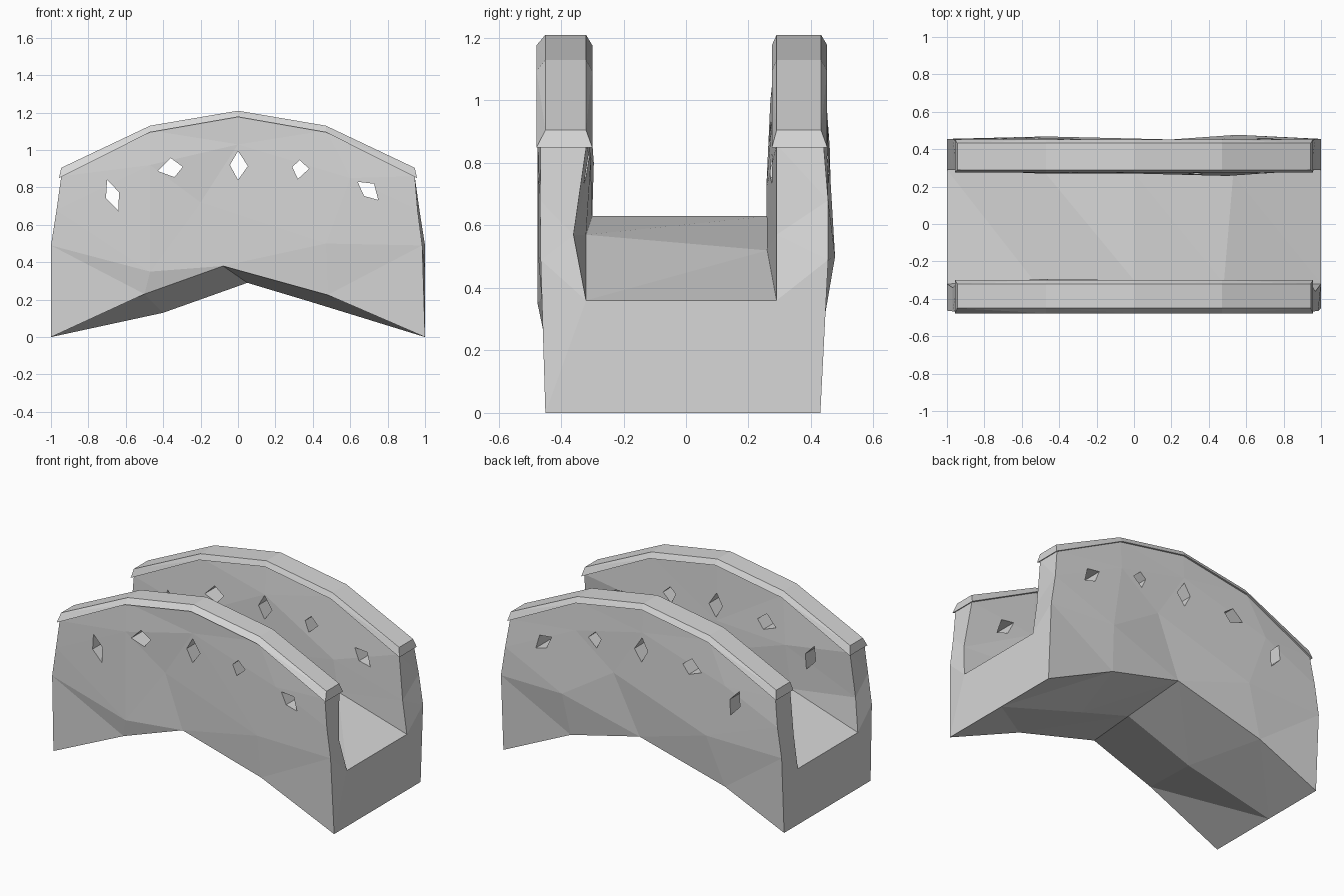
import bpy
import bmesh

cube = bpy.data.objects.get("Cube")
if cube:
    bpy.data.objects.remove(cube, do_unlink=True)

stone = bpy.data.materials.new("grey stone")
stone.use_nodes = True
grey = (0.68, 0.68, 0.68, 1)
stone.diffuse_color = grey
stone.node_tree.nodes["Principled BSDF"].inputs["Base Color"].default_value = grey


def loft(name, rows, ends=((0, 1, 2, 3),)):
    """Closed solid: rows joined around a loop; ends lists the row numbers of each end face."""
    bm = bmesh.new()
    grid = [[bm.verts.new(point) for point in row] for row in rows]
    for i, row in enumerate(grid):
        following = grid[(i + 1) % len(grid)]
        for j in range(len(row) - 1):
            bm.faces.new((row[j], row[j + 1], following[j + 1], following[j]))
    for end in ends:
        bm.faces.new([grid[i][0] for i in end])
        bm.faces.new([grid[i][-1] for i in reversed(end)])
    bmesh.ops.recalc_face_normals(bm, faces=bm.faces[:])
    bmesh.ops.triangulate(bm, faces=bm.faces[:], quad_method='SHORT_EDGE')
    mesh = bpy.data.meshes.new(name)
    bm.to_mesh(mesh)
    bm.free()
    mesh.materials.append(stone)
    obj = bpy.data.objects.new(name, mesh)
    bpy.context.collection.objects.link(obj)
    return obj


def row(xs, y, zs):
    """One lengthwise row; y is a single value or one value per station."""
    ys = y if isinstance(y, tuple) else [y] * len(xs)
    return list(zip(xs, ys, zs))


# Stations and heights shared by the two parapets
top_x = (-0.945, -0.47, 0, 0.47, 0.945)
rim_x = (-0.957, -0.47, 0, 0.47, 0.957)
inner_x = (-0.97, -0.5, 0, 0.5, 0.97)
rim_z = (0.85, 1.095, 1.177, 1.095, 0.85)
ridge_z = (0.905, 1.13, 1.21, 1.13, 0.905)
wall_z = [z + 0.01 for z in rim_z]

# End faces: base split around the deck edge, then the two parapet uprights
body_ends = ((0, 1, 6), (0, 6, 7, 13, 14), (7, 12, 13),
             (1, 2, 5, 6), (2, 3, 4, 5), (7, 8, 11, 12), (8, 9, 10, 11))

# Bridge body: uneven front wall, arched deck, back wall, arched underside
body = loft("bridge_body", [
    row((-1, -0.5, -0.08, 0.48, 1), -0.45, (0, 0.23, 0.38, 0.225, 0)),
    row((-1, -0.47, -0.2, 0.47, 0.985), (-0.463, -0.475, -0.455, -0.473, -0.465),
        (0.49, 0.35, 0.72, 0.5, 0.49)),
    row((-0.97, -0.47, 0, 0.6, 0.96), (-0.467, -0.475, -0.462, -0.475, -0.467),
        (0.68, 0.92, 1.03, 0.85, 0.68)),
    row(top_x, -0.465, wall_z),
    row(top_x, -0.318, wall_z),
    row(inner_x, (-0.34, -0.295, -0.305, -0.305, -0.36), (0.57, 0.8, 0.82, 0.8, 0.57)),
    row((-1, -0.53, 0, 0.48, 1), (-0.32, -0.31, -0.3, -0.32, -0.32),
        (0.36, 0.52, 0.63, 0.57, 0.36)),
    row((-1, -0.48, 0, 0.53, 1), (0.29, 0.28, 0.27, 0.26, 0.29),
        (0.36, 0.57, 0.63, 0.52, 0.36)),
    row(inner_x, (0.29, 0.27, 0.27, 0.257, 0.29), (0.57, 0.75, 1, 0.72, 0.57)),
    row(top_x, 0.29, wall_z),
    row(top_x, 0.44, wall_z),
    row((-0.97, -0.6, 0, 0.47, 0.97), (0.455, 0.46, 0.447, 0.452, 0.455),
        (0.68, 0.85, 1.03, 0.92, 0.68)),
    row((-1, -0.47, 0.2, 0.55, 1), (0.455, 0.468, 0.452, 0.477, 0.455),
        (0.49, 0.5, 0.72, 0.5, 0.49)),
    row((-1, -0.58, 0.03, 0.52, 1), 0.43, (0, 0.185, 0.345, 0.225, 0)),
    row((-1, -0.4, 0.05, 0.4, 1), 0.01, (0, 0.13, 0.29, 0.185, 0)),
], body_ends)

# Coping along the top of each parapet, flared at the rim
for name, rim_out, ridge_out, ridge_in, rim_in in (
        ("front_coping", -0.478, -0.45, -0.32, -0.3),
        ("back_coping", 0.452, 0.432, 0.29, 0.275)):
    loft(name, [row(rim_x, rim_out, rim_z), row(top_x, ridge_out, ridge_z),
                row(top_x, ridge_in, ridge_z), row(rim_x, rim_in, rim_z)])

# Chipped diamond openings through both parapets
openings = (
    ((-0.7, 0.84), (-0.636, 0.775), (-0.64, 0.675), (-0.706, 0.743)),
    ((-0.36, 0.957), (-0.295, 0.91), (-0.34, 0.855), (-0.43, 0.888)),
    ((0, 0.995), (0.053, 0.914), (0, 0.84), (-0.043, 0.92)),
    ((0.33, 0.946), (0.38, 0.9), (0.32, 0.845), (0.29, 0.91)),
    ((0.64, 0.83), (0.727, 0.82), (0.75, 0.733), (0.674, 0.754)),
)
cutters = []
for outline in openings:
    cutter = loft("opening_cutter", [[(x, -1, z), (x, 1, z)] for x, z in outline])
    cutter.hide_render = True
    cutters.append(cutter)
    cut = body.modifiers.new("opening", 'BOOLEAN')
    cut.operation = 'DIFFERENCE'
    cut.solver = 'EXACT'
    cut.object = cutter

# Bake the openings and discard the cutters
bpy.context.view_layer.update()
graph = bpy.context.evaluated_depsgraph_get()
baked = bpy.data.meshes.new_from_object(body.evaluated_get(graph))
body.modifiers.clear()
body.data = baked
for cutter in cutters:
    bpy.data.objects.remove(cutter, do_unlink=True)
